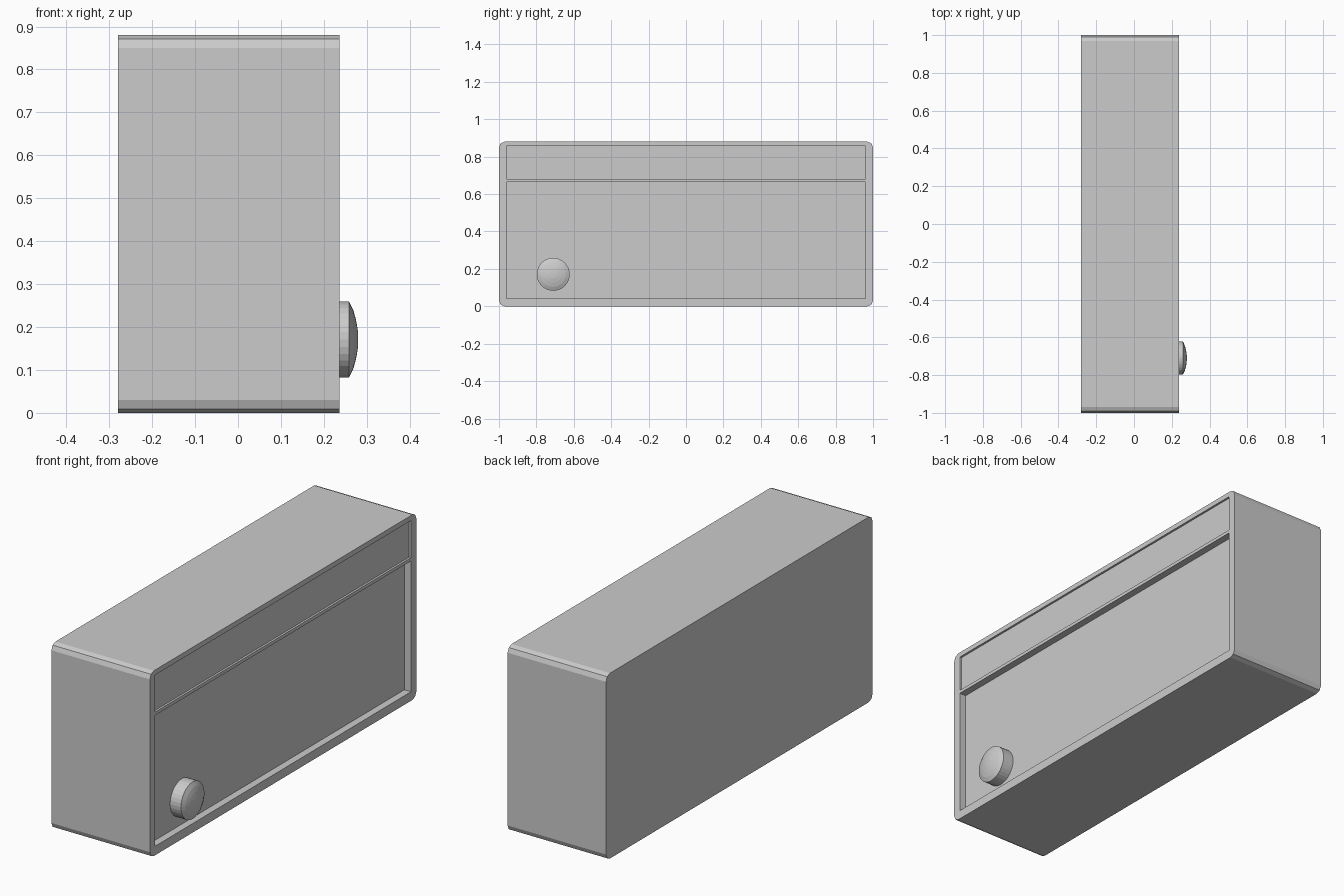
import bpy, bmesh, math
from mathutils import Matrix

if "Cube" in bpy.data.objects:
    bpy.data.objects.remove(bpy.data.objects["Cube"])

FRONT = 0.237


def make_object(name, bm):
    bmesh.ops.recalc_face_normals(bm, faces=bm.faces)
    mesh = bpy.data.meshes.new(name)
    bm.to_mesh(mesh)
    bm.free()
    ob = bpy.data.objects.new(name, mesh)
    bpy.context.collection.objects.link(ob)
    return ob


def box(lo, hi):
    bm = bmesh.new()
    size = [b - a for a, b in zip(lo, hi)]
    mid = [(a + b) / 2 for a, b in zip(lo, hi)]
    bmesh.ops.create_cube(bm, size=1, matrix=Matrix.Translation(mid) @ Matrix.Diagonal((*size, 1)))
    return bm


# Casing: box with the four long corners (along x) chamfered in two steps
bm = box((-0.28, -1, 0), (FRONT, 1, 0.88))
long_edges = [e for e in bm.edges if abs(e.verts[0].co.x - e.verts[1].co.x) > 0.1]
bmesh.ops.bevel(bm, geom=long_edges, offset=0.03, segments=2, profile=0.5, affect='EDGES')
casing = make_object("casing", bm)

# Shallow upper strip and deeper lower panel, sunk into the face
for name, z0, z1, depth in (("upper_recess", 0.68, 0.856, 0.01),
                            ("lower_recess", 0.043, 0.664, 0.035)):
    cutter = make_object(name, box((FRONT - depth, -0.96, z0), (FRONT + 0.1, 0.96, z1)))
    cutter.hide_render = True
    mod = casing.modifiers.new(name, 'BOOLEAN')
    mod.operation = 'DIFFERENCE'
    mod.solver = 'EXACT'
    mod.object = cutter
    bpy.context.view_layer.objects.active = casing
    bpy.ops.object.modifier_apply(modifier=mod.name)
    bpy.data.objects.remove(cutter)

# Knob: lathed profile (x, radius) with a low domed cap
profile = [(FRONT - 0.035, 0.088), (0.259, 0.088), (0.269, 0.067),
           (0.275, 0.045), (0.279, 0.022)]
SIDES = 32
bm = bmesh.new()
rings = []
for x, r in profile:
    rings.append([bm.verts.new((x, -0.71 + r * math.cos(a), 0.171 + r * math.sin(a)))
                  for a in (2 * math.pi * i / SIDES for i in range(SIDES))])
for a, b in zip(rings, rings[1:]):
    for i in range(SIDES):
        j = (i + 1) % SIDES
        bm.faces.new((a[i], a[j], b[j], b[i]))
tip = bm.verts.new((0.28, -0.71, 0.171))
for i in range(SIDES):
    bm.faces.new((rings[-1][i], rings[-1][(i + 1) % SIDES], tip))
bm.faces.new(rings[0])
make_object("knob", bm)
